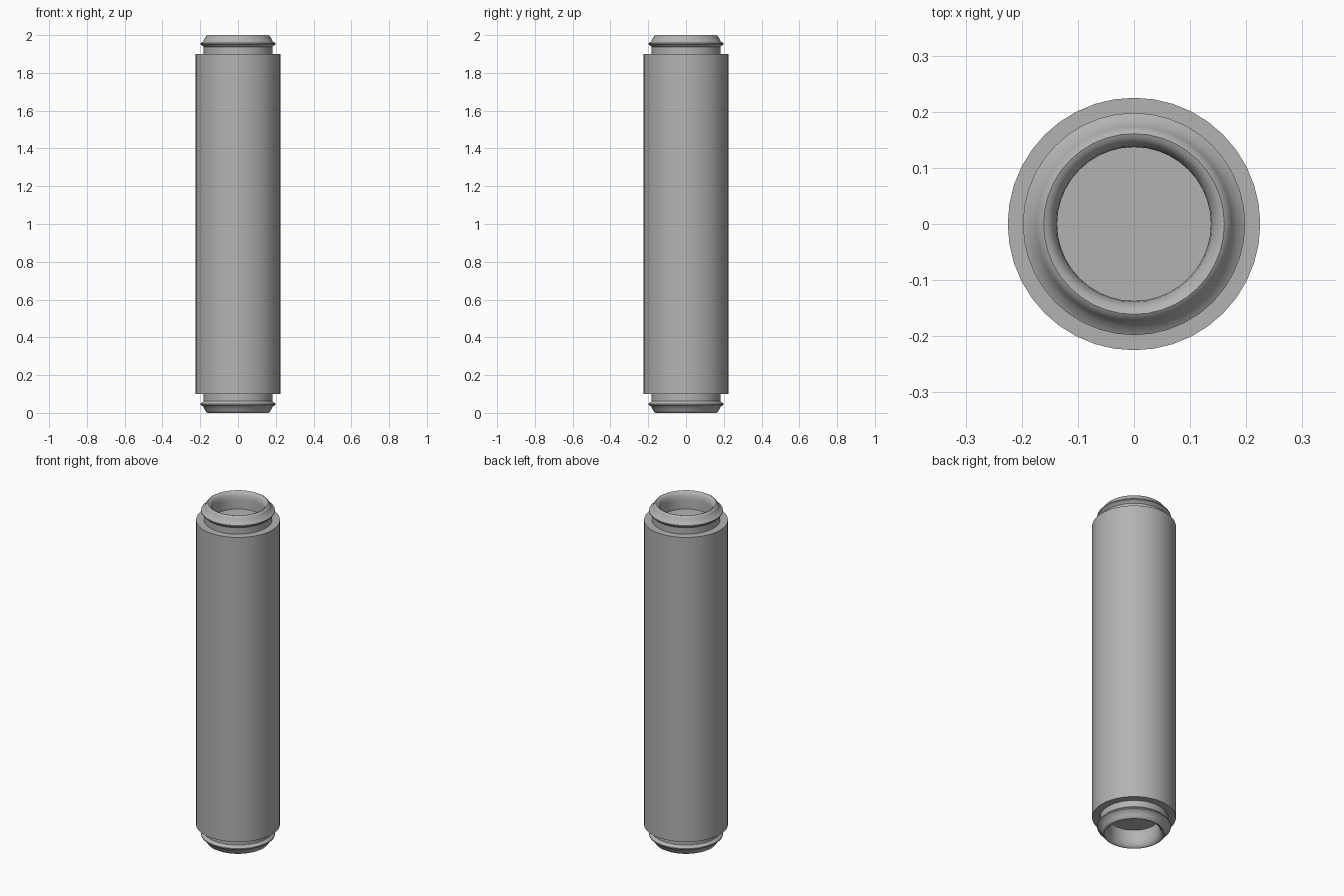
import bpy, bmesh, math

if "Cube" in bpy.data.objects:
    bpy.data.objects.remove(bpy.data.objects["Cube"])

SEG = 40

grey = bpy.data.materials.new("plain grey")
grey.diffuse_color = (0.45, 0.45, 0.45, 1)
grey.use_nodes = True
grey.node_tree.nodes["Principled BSDF"].inputs["Base Color"].default_value = grey.diffuse_color


def lathe(name, profile, flip=False):
    """Spin an (r, z) profile around z; flip mirrors it to the lower end."""
    bm = bmesh.new()
    rings = []
    for r, z in profile:
        z = 2 - z if flip else z
        if r == 0:
            rings.append([bm.verts.new((0, 0, z))] * SEG)
        else:
            rings.append([bm.verts.new((r * math.cos(2 * math.pi * i / SEG),
                                        r * math.sin(2 * math.pi * i / SEG), z))
                          for i in range(SEG)])
    for a, b in zip(rings, rings[1:]):
        for i in range(SEG):
            j = (i + 1) % SEG
            quad = list(dict.fromkeys((a[i], a[j], b[j], b[i])))
            bm.faces.new(quad[::-1] if flip else quad)
    me = bpy.data.meshes.new(name)
    bm.to_mesh(me)
    bm.free()
    me.materials.append(grey)
    ob = bpy.data.objects.new(name, me)
    bpy.context.collection.objects.link(ob)
    bpy.ops.object.select_all(action='DESELECT')
    ob.select_set(True)
    bpy.context.view_layer.objects.active = ob
    bpy.ops.object.shade_smooth_by_angle(angle=math.radians(35))
    return ob


# Long closed tube
lathe("body", [(0, 0.1), (0.225, 0.1), (0.225, 1.9), (0, 1.9)])

# Hollow end collar: neck, thin flange, sloped shoulder, rounded rim, bore
collar = [(0.183, 1.9), (0.183, 1.938), (0.198, 1.952), (0.198, 1.958),
          (0.184, 1.966), (0.174, 1.985), (0.168, 1.996), (0.161, 2.0),
          (0.153, 1.997), (0.145, 1.988), (0.139, 1.973), (0.137, 1.955),
          (0.137, 1.9)]
lathe("top_collar", collar)
lathe("bottom_collar", collar, flip=True)
